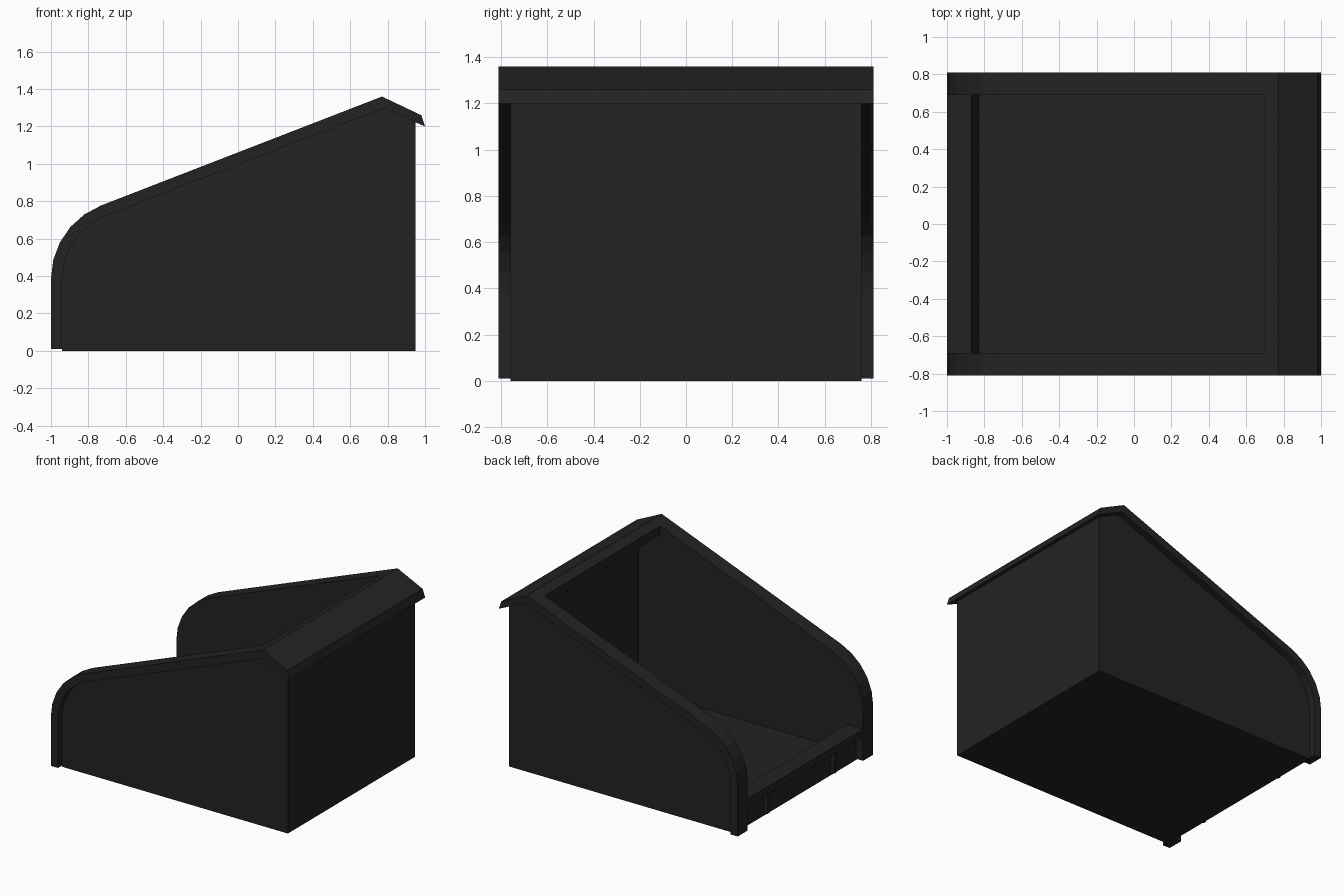
import bpy, bmesh, math

if "Cube" in bpy.data.objects:
    bpy.data.objects.remove(bpy.data.objects["Cube"])

mat = bpy.data.materials.new("charcoal plastic")
mat.diffuse_color = (0.0165, 0.0165, 0.0165, 1)
mat.use_nodes = True
mat.node_tree.nodes["Principled BSDF"].inputs["Base Color"].default_value = mat.diffuse_color


def extrude(name, profile, y0, y1):
    """Extrude an (x, z) outline from y0 to y1."""
    bm = bmesh.new()
    a = [bm.verts.new((x, y0, z)) for x, z in profile]
    b = [bm.verts.new((x, y1, z)) for x, z in profile]
    n = len(profile)
    bm.faces.new(a)
    bm.faces.new(b[::-1])
    for i in range(n):
        j = (i + 1) % n
        bm.faces.new((a[i], b[i], b[j], a[j]))
    bmesh.ops.recalc_face_normals(bm, faces=bm.faces)
    me = bpy.data.meshes.new(name)
    bm.to_mesh(me)
    bm.free()
    me.materials.append(mat)
    ob = bpy.data.objects.new(name, me)
    bpy.context.collection.objects.link(ob)
    return ob


def box(name, x0, x1, y0, y1, z0, z1):
    return extrude(name, [(x0, z0), (x1, z0), (x1, z1), (x0, z1)], y0, y1)


def nose(r, steps=5):
    """Rounded front corner, from upright to the sloping top edge."""
    pts = []
    for i in range(steps + 1):
        t = math.radians(180 - 68.8 * i / steps)
        pts.append((-0.58 + r * math.cos(t), 0.386 + r * math.sin(t)))
    return pts


# Rim outlines: outer edge and inner edge 0.06 further in
outer = [(-1, 0.01)] + nose(0.42) + [(0.77, 1.36), (0.98, 1.26), (1.0, 1.2)]
inner = [(-0.94, 0.01)] + nose(0.36) + [(0.785, 1.30), (0.95, 1.222)]
panel = [(-0.94, 0)] + inner[1:] + [(0.95, 0)]

# Side walls and their overhanging rims
for side, s in (("front", -1), ("rear", 1)):
    extrude(side + "_side_wall", panel, s * 0.69, s * 0.76)
    extrude(side + "_side_rim", outer + inner[::-1], s * 0.69, s * 0.81)

# Ridge cap across the top of the back
extrude("ridge_cap", [(0.70, 1.333), (0.77, 1.36), (0.98, 1.26), (1.0, 1.2),
                      (0.95, 1.222), (0.785, 1.30), (0.70, 1.267)], -0.69, 0.69)

# Back wall and floor
extrude("back_wall", [(0.88, 0), (0.95, 0), (0.95, 1.222), (0.88, 1.257)], -0.69, 0.69)
box("floor", -0.94, 0.88, -0.69, 0.69, 0, 0.05)

# Low front wall with a sloped inner face and an overhanging lip
extrude("front_wall", [(-0.94, 0.05), (-0.94, 0.25), (-0.87, 0.25), (-0.83, 0.05)], -0.69, 0.69)
box("front_lip", -1.0, -0.94, -0.69, 0.69, 0.19, 0.25)
for y in (-0.4, 0.4):
    box("front_rib", -0.97, -0.94, y - 0.012, y + 0.012, 0.02, 0.19)
